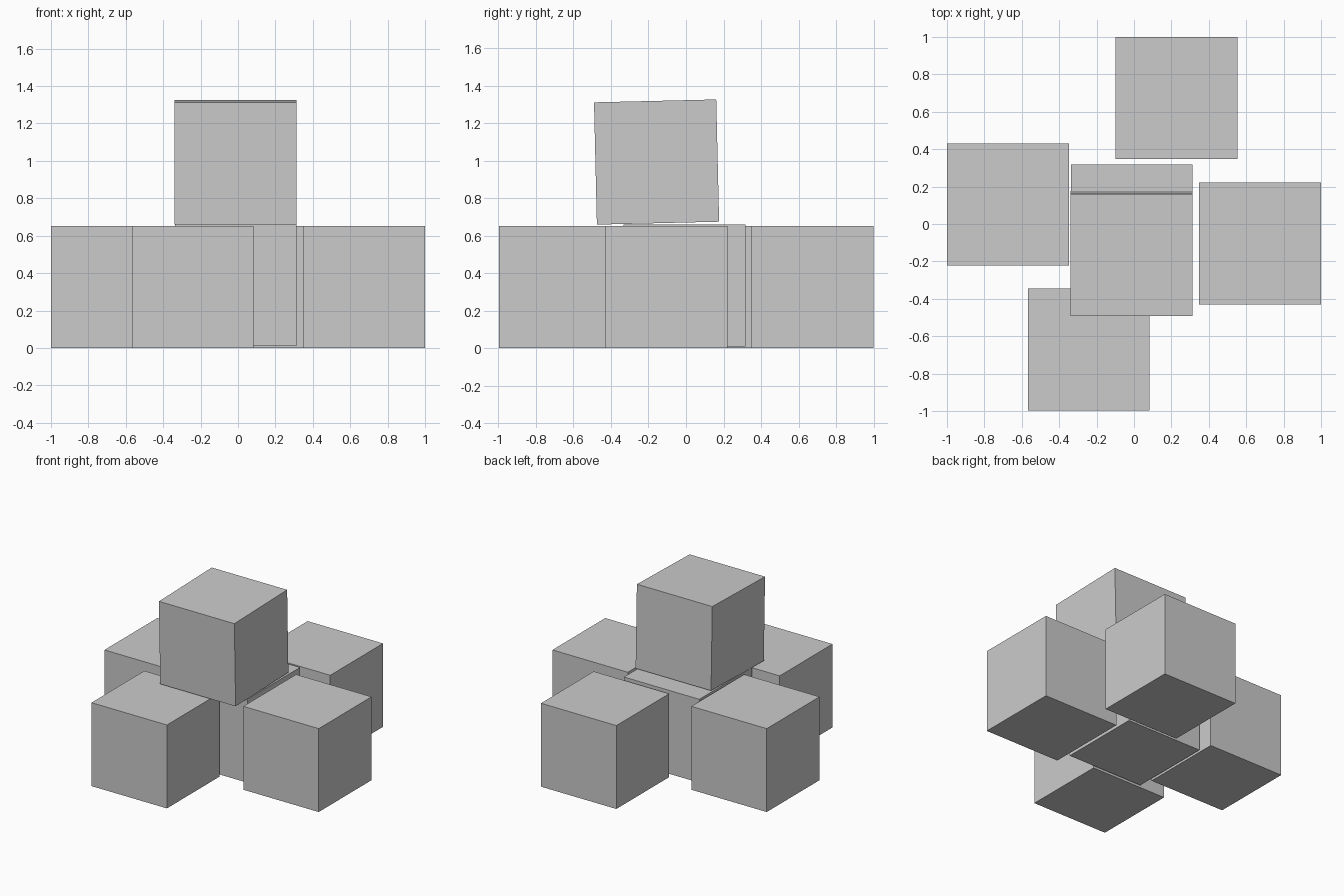
import bpy
from math import radians

if "Cube" in bpy.data.objects:
    bpy.data.objects.remove(bpy.data.objects["Cube"])

SIZE = 0.652


def cube(name, x, y, z, rot=(0, 0, 0)):
    bpy.ops.mesh.primitive_cube_add(size=SIZE, location=(x, y, z),
                                    rotation=[radians(a) for a in rot])
    bpy.context.object.name = name


# Ring of four blocks, pinwheeled around the middle
ring = {
    "left_block": (-0.674, 0.105),
    "right_block": (0.674, -0.105),
    "front_block": (-0.242, -0.672),
    "back_block": (0.228, 0.674),
}
for name, (x, y) in ring.items():
    cube(name, x, y, SIZE / 2)

# Middle block, sitting slightly above the floor
cube("middle_block", -0.012, -0.008, 0.335)

# Top block, tipped slightly backward
cube("top_block", -0.014, -0.157, 0.993, rot=(1.35, 0, 0))
